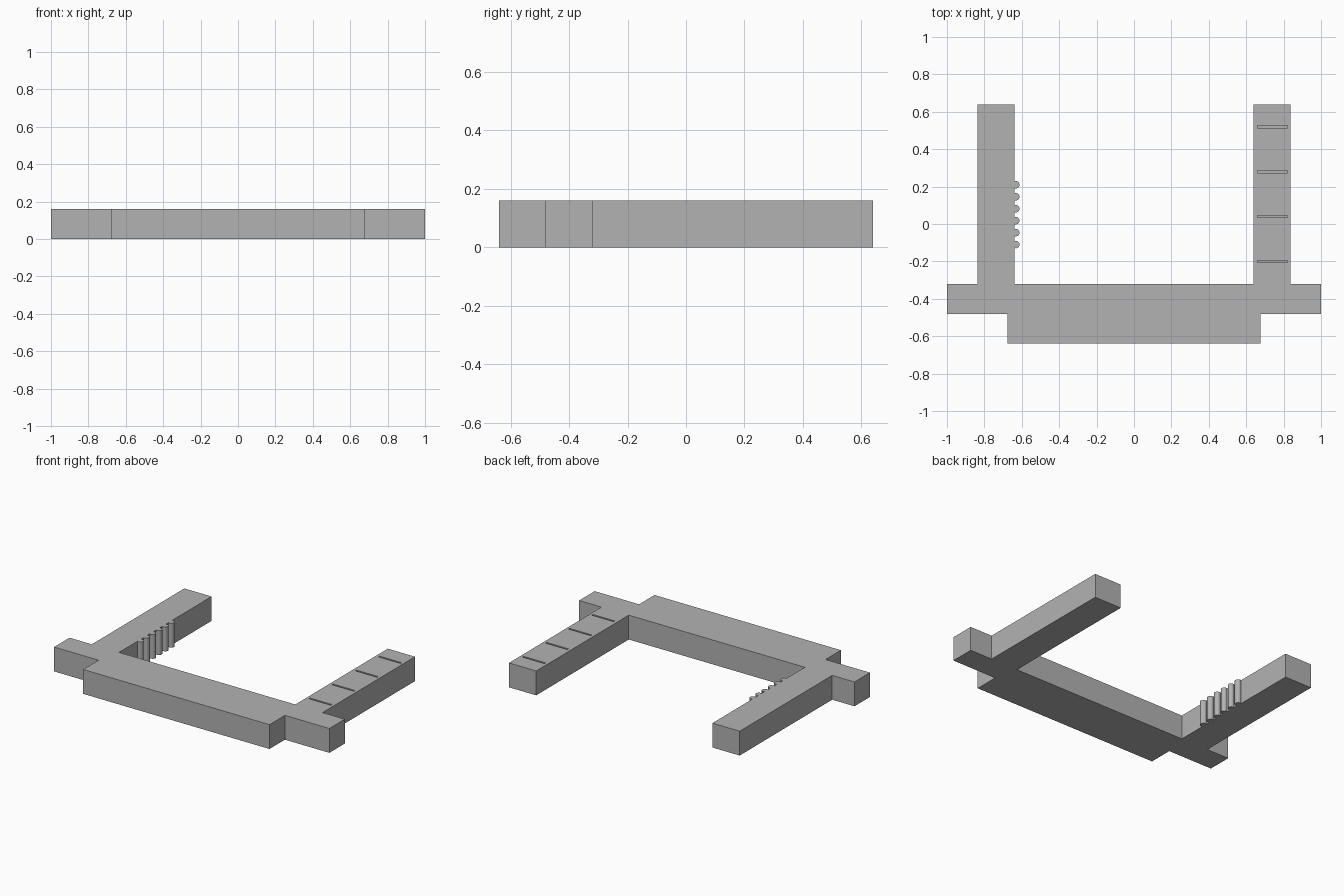
import bpy, bmesh

if "Cube" in bpy.data.objects:
    bpy.data.objects.remove(bpy.data.objects["Cube"])

H = 0.16  # overall thickness

grey = bpy.data.materials.new("plain grey")
grey.diffuse_color = (0.45, 0.45, 0.45, 1)
grey.use_nodes = True
grey.node_tree.nodes["Principled BSDF"].inputs["Base Color"].default_value = grey.diffuse_color


def finish(name, bm):
    mesh = bpy.data.meshes.new(name)
    bm.to_mesh(mesh)
    bm.free()
    mesh.materials.append(grey)
    obj = bpy.data.objects.new(name, mesh)
    bpy.context.collection.objects.link(obj)
    return obj


def add_box(bm, x0, x1, y0, y1, z0, z1):
    verts = bmesh.ops.create_cube(bm, size=1)["verts"]
    for v in verts:
        v.co.x = x1 if v.co.x > 0 else x0
        v.co.y = y1 if v.co.y > 0 else y0
        v.co.z = z1 if v.co.z > 0 else z0


# U-shaped frame: right half of the outline, mirrored to the left
half = [(0.677, -0.64), (0.677, -0.48), (1.0, -0.48), (1.0, -0.32),
        (0.838, -0.32), (0.838, 0.64), (0.64, 0.64), (0.64, -0.32)]
outline = half + [(-x, y) for x, y in reversed(half)]
bm = bmesh.new()
face = bm.faces.new([bm.verts.new((x, y, 0)) for x, y in outline])
top = bmesh.ops.extrude_face_region(bm, geom=[face])["geom"]
bmesh.ops.translate(bm, vec=(0, 0, H),
                    verts=[g for g in top if isinstance(g, bmesh.types.BMVert)])
bmesh.ops.recalc_face_normals(bm, faces=bm.faces)
frame = finish("frame", bm)

# Shallow slots cut across the top of the right arm
bm = bmesh.new()
for i in range(4):
    y = -0.20 + 0.24 * i
    add_box(bm, 0.66, 0.82, y - 0.006, y + 0.006, H - 0.016, H + 0.05)
cutter = finish("slot_cutter", bm)
cutter.hide_render = True
cutter.hide_set(True)
cut = frame.modifiers.new("slots", "BOOLEAN")
cut.operation = "DIFFERENCE"
cut.solver = "EXACT"
cut.object = cutter

# Row of upright grip ribs on the inner face of the left arm
for i in range(6):
    bm = bmesh.new()
    bmesh.ops.create_cone(bm, cap_ends=True, segments=24, radius1=0.02,
                          radius2=0.02, depth=H)
    bmesh.ops.translate(bm, verts=bm.verts, vec=(-0.632, -0.11 + 0.064 * i, H / 2))
    rib = finish(f"grip_rib_{i + 1}", bm)
    bpy.ops.object.select_all(action="DESELECT")
    rib.select_set(True)
    bpy.context.view_layer.objects.active = rib
    bpy.ops.object.shade_smooth_by_angle()
